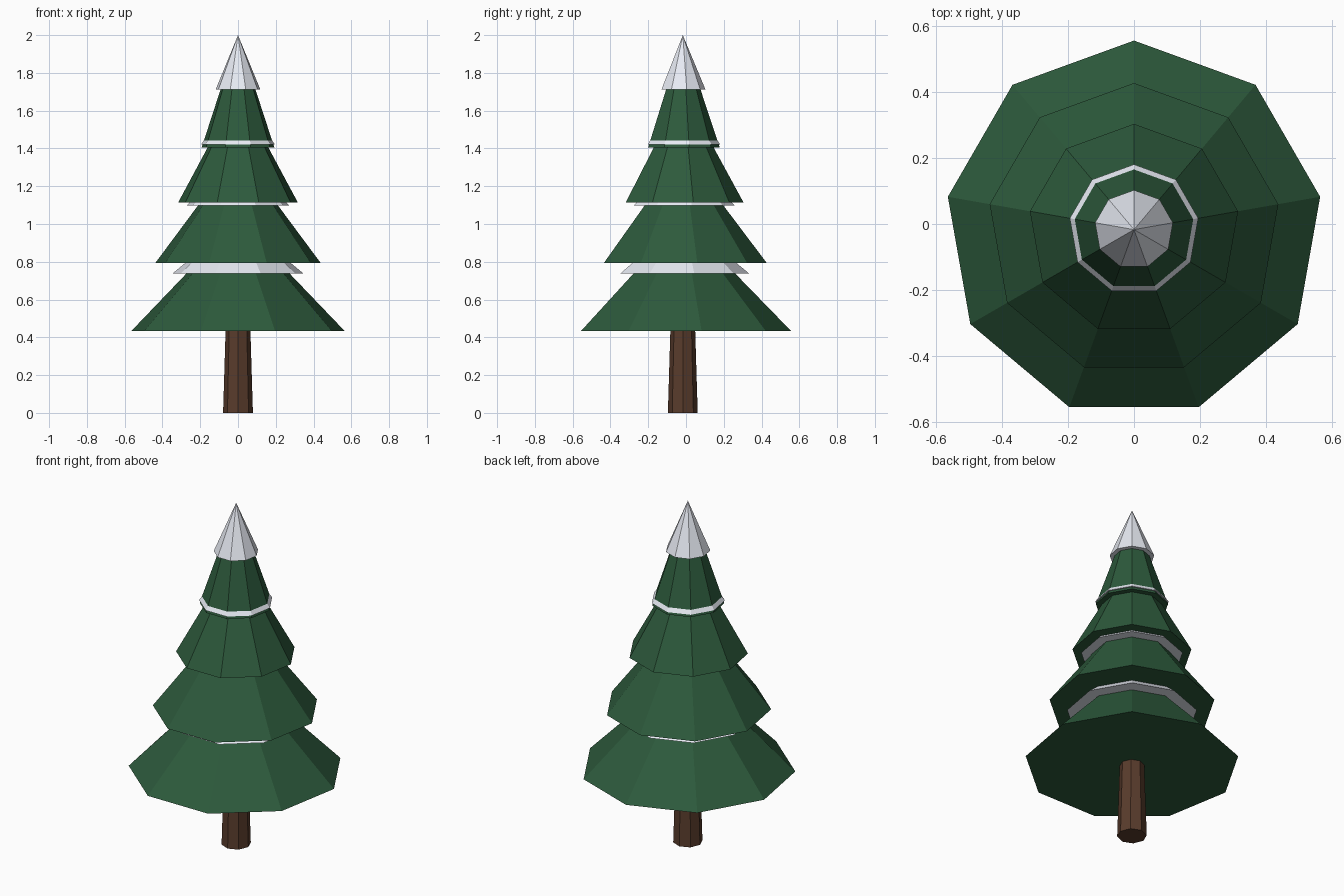
import bpy, bmesh, math

if "Cube" in bpy.data.objects:
    bpy.data.objects.remove(bpy.data.objects["Cube"])

CY = -0.017   # tree axis, so the nine-sided outline is centred on y = 0


def material(name, color):
    m = bpy.data.materials.new(name)
    m.diffuse_color = (*color, 1)
    m.use_nodes = True
    m.node_tree.nodes["Principled BSDF"].inputs["Base Color"].default_value = m.diffuse_color
    return m


GREEN = material("needles", (0.026, 0.102, 0.045))
SNOW = material("snow", (0.80, 0.83, 0.90))
BARK = material("bark", (0.100, 0.045, 0.025))


def cone(name, sides, z0, z1, r0, r1, mat):
    """Closed flat-shaded cone with a corner pointing to +y."""
    bm = bmesh.new()

    def ring(r, z):
        return [bm.verts.new((r * math.cos(a), CY + r * math.sin(a), z))
                for a in (math.pi / 2 + math.tau * i / sides for i in range(sides))]

    low = ring(r0, z0)
    bm.faces.new(low[::-1])
    if r1:
        high = ring(r1, z1)
        bm.faces.new(high)
    else:
        tip = bm.verts.new((0, CY, z1))
    for i in range(sides):
        j = (i + 1) % sides
        if r1:
            bm.faces.new((low[i], low[j], high[j], high[i]))
        else:
            bm.faces.new((low[i], low[j], tip))
    mesh = bpy.data.meshes.new(name)
    bm.to_mesh(mesh)
    bm.free()
    mesh.materials.append(mat)
    obj = bpy.data.objects.new(name, mesh)
    bpy.context.collection.objects.link(obj)
    return obj


# Trunk
cone("trunk", 8, 0, 0.46, 0.079, 0.065, BARK)

# Branch tiers, each with a snow cone over its upper part
tiers = [(0.433, 0.574, 0.350), (0.793, 0.445, 0.274),
         (1.115, 0.321, 0.198), (1.406, 0.195, 0.120)]
for n, (z, r, snow_r) in enumerate(tiers, 1):
    cone(f"branch_tier_{n}", 9, z, z + 0.59, r, 0, GREEN)
    cone(f"snow_cap_{n}", 9, z + 0.306, z + 0.594, snow_r, 0, SNOW)
